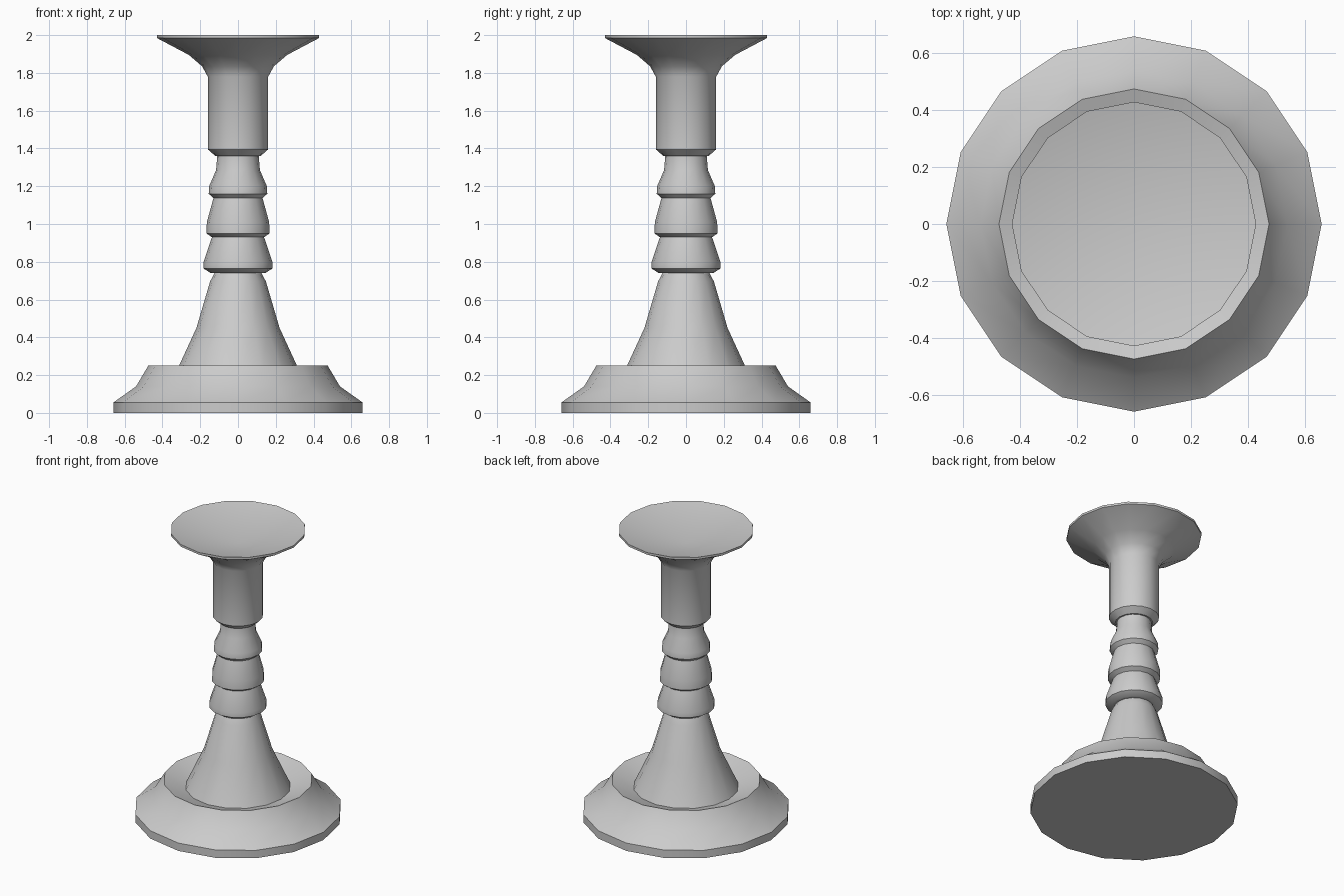
import bpy, bmesh, math

if "Cube" in bpy.data.objects:
    bpy.data.objects.remove(bpy.data.objects["Cube"])

SIDES = 16


def lathe(name, profile):
    """Revolve a bottom-to-top (radius, z) profile; radius 0 makes a pole."""
    bm = bmesh.new()
    rings = []
    for r, z in profile:
        n = SIDES if r > 0 else 1
        rings.append([bm.verts.new((r * math.cos(2 * math.pi * i / SIDES),
                                    r * math.sin(2 * math.pi * i / SIDES), z))
                      for i in range(n)])
    for a, b in zip(rings, rings[1:]):
        for i in range(SIDES):
            j = (i + 1) % SIDES
            if len(a) == 1:
                bm.faces.new((a[0], b[j], b[i]))
            elif len(b) == 1:
                bm.faces.new((a[i], a[j], b[0]))
            else:
                bm.faces.new((a[i], a[j], b[j], b[i]))
    mesh = bpy.data.meshes.new(name)
    bm.to_mesh(mesh)
    bm.free()
    obj = bpy.data.objects.new(name, mesh)
    bpy.context.collection.objects.link(obj)
    bpy.ops.object.select_all(action='DESELECT')
    obj.select_set(True)
    bpy.context.view_layer.objects.active = obj
    bpy.ops.object.shade_smooth_by_angle(angle=math.radians(35))
    return obj


# Wide foot with a sunken top
lathe("foot", [(0, 0), (0.66, 0), (0.66, 0.055), (0.54, 0.14),
               (0.475, 0.25), (0.335, 0.20)])

# Flared stem with three collars
lathe("stem", [(0.335, 0.20), (0.22, 0.45), (0.148, 0.695), (0.125, 0.74),
               (0.145, 0.74), (0.183, 0.765), (0.183, 0.797), (0.138, 0.93),
               (0.167, 0.95), (0.165, 1.01), (0.13, 1.137),
               (0.155, 1.16), (0.153, 1.20), (0.116, 1.285), (0.11, 1.36)])

# Candle socket opening into a shallow dish
lathe("socket_dish", [(0.11, 1.36), (0.12, 1.36), (0.16, 1.395), (0.16, 1.78),
                      (0.19, 1.835), (0.26, 1.895), (0.43, 1.985), (0.43, 2.0),
                      (0, 1.90)])
